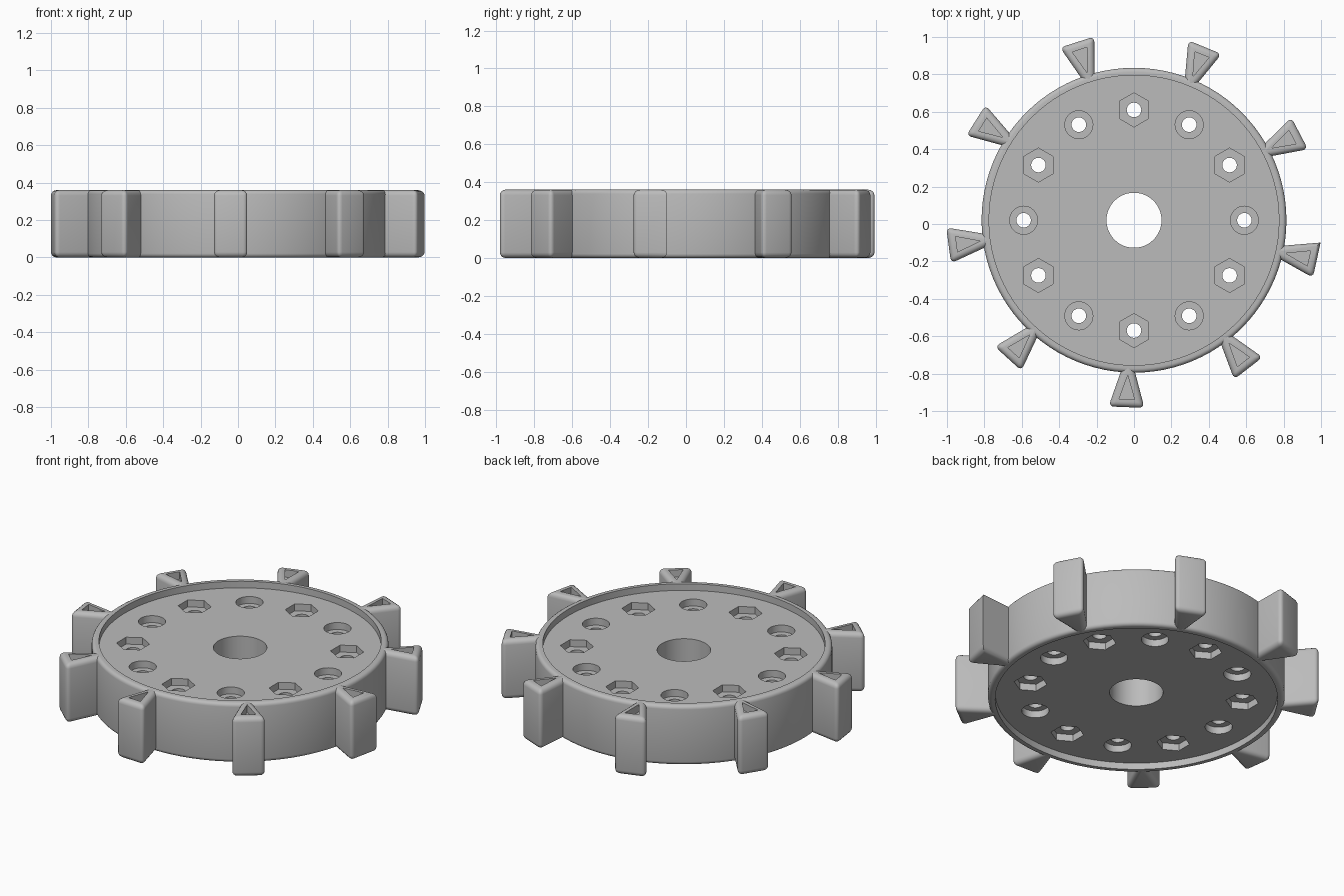
import bpy, bmesh, math
from mathutils import Matrix, Vector

old = bpy.data.objects.get("Cube")
if old:
    bpy.data.objects.remove(old, do_unlink=True)

H = 0.36                 # overall height
CY = 0.02                # wheel centre in y
R_OUT, R_IN, R_BORE = 0.815, 0.775, 0.147
RECESS, POCKET = 0.04, 0.042
FILLET = 0.022

grey = bpy.data.materials.new("plain grey")
grey.use_nodes = True
grey.diffuse_color = (0.5, 0.5, 0.5, 1)
grey.node_tree.nodes["Principled BSDF"].inputs["Base Color"].default_value = (0.5, 0.5, 0.5, 1)


def make_object(name, bm):
    bmesh.ops.recalc_face_normals(bm, faces=bm.faces)
    mesh = bpy.data.meshes.new(name)
    bm.to_mesh(mesh)
    bm.free()
    mesh.materials.append(grey)
    ob = bpy.data.objects.new(name, mesh)
    bpy.context.collection.objects.link(ob)
    return ob


def select(ob):
    bpy.ops.object.select_all(action='DESELECT')
    ob.select_set(True)
    bpy.context.view_layer.objects.active = ob


def smooth(ob, angle=30):
    select(ob)
    bpy.ops.object.shade_smooth_by_angle(angle=math.radians(angle))


def cut(ob, cutter):
    cutter.hide_render = True
    mod = ob.modifiers.new("cut", 'BOOLEAN')
    mod.operation = 'DIFFERENCE'
    mod.solver = 'EXACT'
    mod.object = cutter
    select(ob)
    bpy.ops.object.modifier_apply(modifier=mod.name)
    bpy.data.objects.remove(cutter, do_unlink=True)


def add_prism(bm, sides, radius, x, y, z0, z1):
    place = Matrix.Translation((x, y, (z0 + z1) / 2))
    bmesh.ops.create_cone(bm, cap_ends=True, segments=sides, radius1=radius,
                          radius2=radius, depth=z1 - z0, matrix=place)


# Wheel body: half profile with rounded rim, mirrored in height and spun
half = [(R_BORE, H - RECESS), (R_IN, H - RECESS), (R_IN, H)]
for i in range(5):
    a = math.radians(90 - 22.5 * i)
    half.append((R_OUT - FILLET + FILLET * math.cos(a), H - FILLET + FILLET * math.sin(a)))
profile = half + [(r, H - z) for r, z in reversed(half)]
bm = bmesh.new()
verts = [bm.verts.new((r, CY, z)) for r, z in profile]
edges = [bm.edges.new((verts[i - 1], verts[i])) for i in range(len(verts))]
bmesh.ops.spin(bm, geom=verts + edges, cent=(0, CY, 0), axis=(0, 0, 1),
               angle=math.tau, steps=96, use_merge=True)
bmesh.ops.remove_doubles(bm, verts=bm.verts, dist=1e-5)
wheel = make_object("wheel_body", bm)

# Alternating hexagonal and round pockets on both faces, with through holes
pockets, drills = bmesh.new(), bmesh.new()
for i in range(12):
    a = math.radians(30 * i)
    x, y = 0.59 * math.cos(a), CY + 0.59 * math.sin(a)
    sides, radius = (6, 0.091) if i % 2 else (32, 0.075)
    add_prism(pockets, sides, radius, x, y, H - RECESS - POCKET, H)
    add_prism(pockets, sides, radius, x, y, 0, RECESS + POCKET)
    add_prism(drills, 24, 0.039, x, y, -0.1, H + 0.1)
# Hexagon corners point along x
cut(wheel, make_object("pocket_cutter", pockets))
cut(wheel, make_object("hole_cutter", drills))
smooth(wheel)


# Wedge lugs around the rim, widening outward, with a triangular top recess
def make_lug(index, angle):
    r0, r1, w0, w1 = 0.785, 1.0, 0.03, 0.096
    bm = bmesh.new()
    base = [bm.verts.new(p) for p in
            [(r0, -w0, 0), (r1, -w1, 0), (r1, w1, 0), (r0, w0, 0)]]
    face = bm.faces.new(base)
    top = bmesh.ops.extrude_face_region(bm, geom=[face])["geom"]
    bmesh.ops.translate(bm, vec=(0, 0, H),
                        verts=[v for v in top if isinstance(v, bmesh.types.BMVert)])
    bmesh.ops.recalc_face_normals(bm, faces=bm.faces)

    # Round the outer edges; one lug keeps a sharp outer corner
    def rounded(e):
        a, b = (v.co for v in e.verts)
        if max(a.x, b.x) < r0 + 0.01:
            return False
        sharp = index == 2 and min(a.y, b.y) > w1 - 0.01
        return not sharp
    bmesh.ops.bevel(bm, geom=[e for e in bm.edges if rounded(e)], offset=0.032,
                    offset_type='OFFSET', segments=4, profile=0.5,
                    affect='EDGES', clamp_overlap=True)
    lug = make_object("lug_%d" % (index + 1), bm)

    bm = bmesh.new()
    tri = [bm.verts.new(p) for p in
           [(0.83, 0, H - 0.045), (0.957, -0.041, H - 0.045), (0.957, 0.041, H - 0.045)]]
    top = bmesh.ops.extrude_face_region(bm, geom=[bm.faces.new(tri)])["geom"]
    bmesh.ops.translate(bm, vec=(0, 0, 0.1),
                        verts=[v for v in top if isinstance(v, bmesh.types.BMVert)])
    cut(lug, make_object("triangle_cutter", bm))
    lug.data.transform(Matrix.Translation((0, CY, 0)) @ Matrix.Rotation(angle, 4, 'Z'))
    smooth(lug, 35)


for k in range(9):
    make_lug(k, math.radians(-92.3 + 40 * k))
